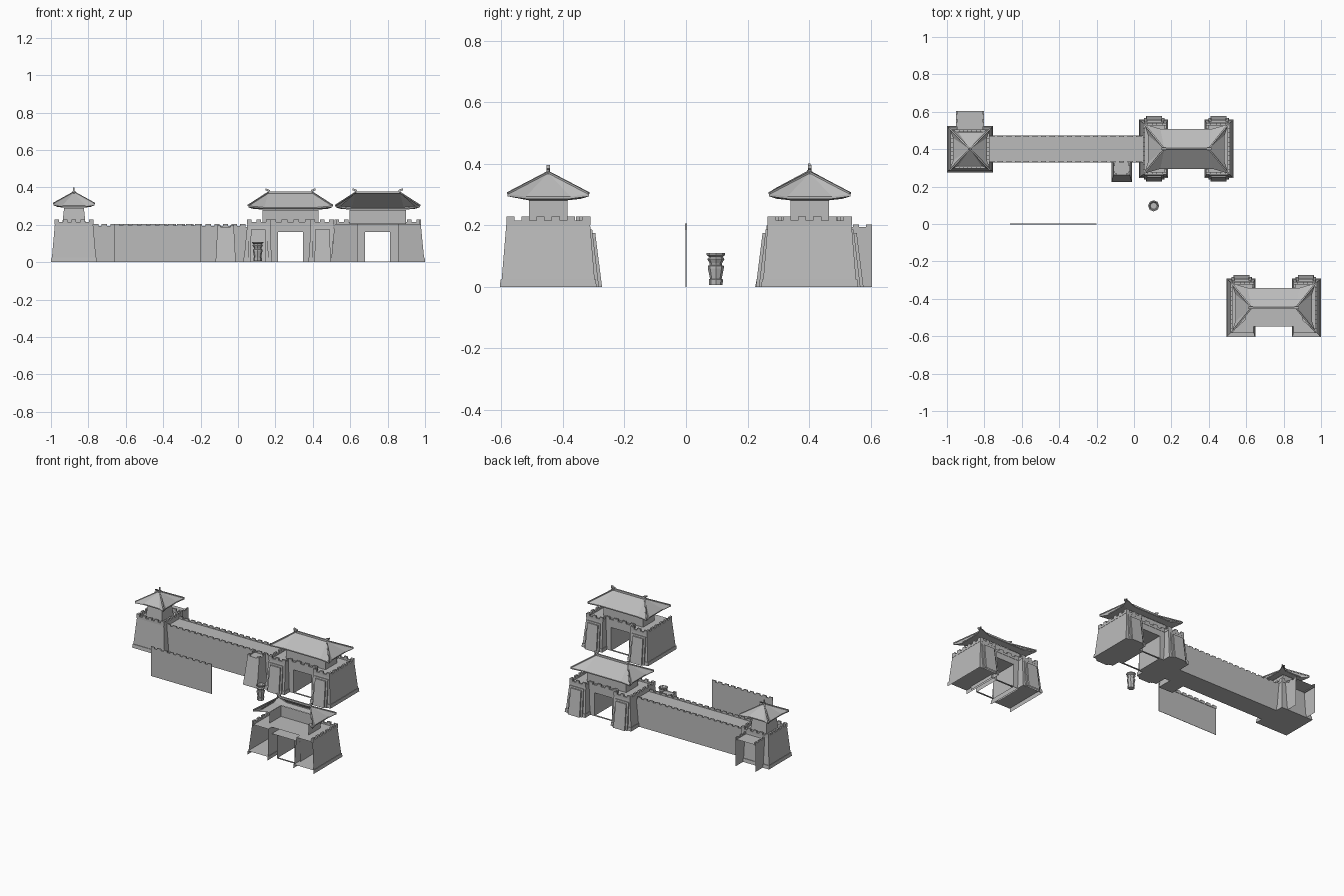
import bpy, bmesh
from mathutils import Vector

if "Cube" in bpy.data.objects:
    bpy.data.objects.remove(bpy.data.objects["Cube"])

stone = bpy.data.materials.new("grey_stone")
stone.use_nodes = True
GREY = (0.5, 0.5, 0.5, 1)
stone.diffuse_color = GREY
stone.node_tree.nodes["Principled BSDF"].inputs["Base Color"].default_value = GREY


def finish(bm, name, origin=(0, 0)):
    mesh = bpy.data.meshes.new(name)
    bm.to_mesh(mesh)
    bm.free()
    mesh.materials.append(stone)
    ob = bpy.data.objects.new(name, mesh)
    ob.location = (origin[0], origin[1], 0)
    bpy.context.collection.objects.link(ob)
    return ob


def block(bm, base, z0, z1, top=None, skip=()):
    """Box or tapered block; base and top are (x0, x1, y0, y1)."""
    v = []
    for (x0, x1, y0, y1), z in ((base, z0), (top or base, z1)):
        v += [bm.verts.new(p) for p in ((x0, y0, z), (x1, y0, z), (x1, y1, z), (x0, y1, z))]
    sides = {"bottom": (3, 2, 1, 0), "top": (4, 5, 6, 7), "front": (0, 1, 5, 4),
             "right": (1, 2, 6, 5), "back": (2, 3, 7, 6), "left": (3, 0, 4, 7)}
    for side, ids in sides.items():
        if side not in skip:
            bm.faces.new([v[i] for i in ids])


def rect(hx, hy):
    return (-hx, hx, -hy, hy)


def battlement(bm, a, b, z, n, low=0.01, high=0.014, thick=0.012, fill=0.58):
    """Low parapet with n merlons between two points along x or y."""
    a, b = Vector(a), Vector(b)
    d = (b - a).normalized()
    length = (b - a).length
    side = Vector((abs(d.y), abs(d.x))) * thick / 2

    def piece(s, e, z0, z1):
        p, q = a + d * s, a + d * e
        lo = Vector((min(p.x, q.x), min(p.y, q.y))) - side
        hi = Vector((max(p.x, q.x), max(p.y, q.y))) + side
        block(bm, (lo.x, hi.x, lo.y, hi.y), z0, z1)

    piece(0, length, z - 0.005, z + low)
    w = length / n * fill
    for i in range(n):
        s = (length - w) * i / (n - 1)
        piece(s, s + w, z + low, z + low + high)


def bar(bm, p, q, w, h):
    """Square rod from p to q."""
    p, q = Vector(p), Vector(q)
    side = (q - p).cross(Vector((0, 0, 1))).normalized() * w
    up = Vector((0, 0, h))
    ends = [[bm.verts.new(c + o) for o in (-side, side, side + up, up - side)] for c in (p, q)]
    for i in range(4):
        j = (i + 1) % 4
        bm.faces.new((ends[0][i], ends[0][j], ends[1][j], ends[1][i]))
    bm.faces.new(ends[0][::-1])
    bm.faces.new(ends[1])


def hip_roof(name, origin, ex, ey, rx, z, peak, room, open_front=False):
    """Hipped roof with upturned corners, soffit, hip rods and ridge."""
    bm = bmesh.new()
    signs = [(-1, -1), (1, -1), (1, 1), (-1, 1)]
    tips = [Vector((sx * (ex + 0.02), sy * (ey + 0.025), z + 0.008)) for sx, sy in signs]
    flat = [Vector((sx * ex, sy * ey, z)) for sx, sy in signs]
    ridge = [Vector((sx * rx, 0, peak)) for sx, sy in signs]
    inner = [Vector((sx * room[0], sy * room[1], z - 0.012)) for sx, sy in signs]
    drop = Vector((0, 0, -0.007))

    def face(*pts):
        pts = list(dict.fromkeys(p.copy().freeze() for p in pts))
        if len(pts) > 2:
            bm.faces.new([bm.verts.new(p) for p in pts])

    for i in range(4):
        if open_front and i == 0:
            continue
        j = (i + 1) % 4
        edge = [tips[i], flat[i].lerp(flat[j], 0.16), flat[i].lerp(flat[j], 0.84), tips[j]]
        for target, off in ((ridge, None), (inner, drop)):
            e = [p + off for p in edge] if off else edge
            for k, pts in enumerate(((e[0], e[1], target[i]),
                                     (e[1], e[2], target[j], target[i]),
                                     (e[2], e[3], target[j]))):
                face(*(pts[::-1] if off else pts))
        for p, q in zip(edge, edge[1:]):
            face(p + drop, q + drop, q, p)
    for t, r in zip(tips, ridge):
        bar(bm, r, t, 0.004, 0.006)
    if rx:
        block(bm, rect(rx + 0.005, 0.005), peak - 0.004, peak + 0.009)
        for s in (-1, 1):
            bar(bm, (s * (rx - 0.008), 0, peak + 0.005), (s * (rx + 0.016), 0, peak + 0.014), 0.006, 0.011)
    else:
        block(bm, rect(0.007, 0.007), peak - 0.005, peak + 0.008)
        block(bm, rect(0.004, 0.004), peak + 0.008, peak + 0.028)
    bmesh.ops.remove_doubles(bm, verts=bm.verts, dist=0.00001)
    finish(bm, name, origin)


def gate(name, origin, open_front=False):
    cut = ("front", "bottom") if open_front else ()
    # Flanking towers with plinths
    bm = bmesh.new()
    for s in (-1, 1):
        def span(a, b, hy):
            return (min(s * a, s * b), max(s * a, s * b), -hy, hy)
        block(bm, span(0.1, 0.25, 0.153), 0, 0.205, span(0.107, 0.23, 0.136), cut)
        block(bm, span(0.097, 0.253, 0.157), 0, 0.024, span(0.098, 0.251, 0.155), cut)
    finish(bm, name + "_towers", origin)
    # Layered door slabs on the tower faces
    bm = bmesh.new()
    for s in (-1, 1):
        for f in ((1,) if open_front else (-1, 1)):
            for hw, reach, height in ((0.055, 0.165, 0.186), (0.043, 0.175, 0.175)):
                c = s * 0.172
                lo, hi = sorted((f * 0.14, f * reach))
                tlo, thi = sorted((f * 0.125, f * (reach - 0.022)))
                block(bm, (c - hw, c + hw, lo, hi), 0, height,
                      (c - hw + 0.004, c + hw - 0.004, tlo, thi), cut)
    finish(bm, name + "_door_slabs", origin)
    # Passage hall with its opening
    bm = bmesh.new()
    block(bm, (-0.11, -0.067, -0.1, 0.1), 0, 0.16, skip=cut)
    block(bm, (0.067, 0.11, -0.1, 0.1), 0, 0.16, skip=cut)
    block(bm, (-0.11, 0.11, -0.1, 0.1), 0.16, 0.205, skip=cut[:1])
    for y in (-0.095, 0.095):
        block(bm, (-0.067, 0.067, y - 0.005, y + 0.005), 0, 0.004)
    finish(bm, name + "_passage", origin)
    # Battlements
    bm = bmesh.new()
    for s in (-1, 1):
        battlement(bm, (s * 0.226, -0.136), (s * 0.226, 0.136), 0.205, 6)
        for f in ((1,) if open_front else (-1, 1)):
            battlement(bm, (s * 0.107, f * 0.131), (s * 0.232, f * 0.131), 0.205, 3)
            battlement(bm, (s * 0.111, f * 0.1), (s * 0.111, f * 0.136), 0.205, 2)
    for f in ((1,) if open_front else (-1, 1)):
        battlement(bm, (-0.11, f * 0.096), (0.11, f * 0.096), 0.205, 4)
    finish(bm, name + "_battlements", origin)
    # Upper room and roof
    bm = bmesh.new()
    block(bm, rect(0.15, 0.063), 0.205, 0.28, skip=("front", "top", "bottom") if open_front else ())
    finish(bm, name + "_upper_room", origin)
    hip_roof(name + "_roof", origin, 0.205, 0.107, 0.118, 0.293, 0.37, (0.15, 0.063), open_front)


gate("main_gate", (0.28, 0.402))
gate("outer_gate", (0.747, -0.448), True)

# Corner watchtower
corner = (-0.877, 0.4)
bm = bmesh.new()
block(bm, rect(0.12, 0.12), 0, 0.205, rect(0.102, 0.102))
block(bm, rect(0.123, 0.125), 0, 0.024, rect(0.121, 0.122))
for s in (-1, 1):
    battlement(bm, (-0.104, s * 0.098), (0.104, s * 0.098), 0.205, 5)
    battlement(bm, (s * 0.098, -0.104), (s * 0.098, 0.104), 0.205, 5)
finish(bm, "corner_tower", corner)
bm = bmesh.new()
block(bm, rect(0.062, 0.062), 0.205, 0.29, rect(0.053, 0.053))
finish(bm, "corner_tower_room", corner)
hip_roof("corner_tower_roof", corner, 0.09, 0.088, 0, 0.303, 0.372, (0.053, 0.053))

# Long wall with walkway and battlements
bm = bmesh.new()
block(bm, (-0.79, 0.05, 0.33, 0.472), 0, 0.187)
for y in (0.334, 0.468):
    battlement(bm, (-0.775, y), (0.04, y), 0.187, 18, 0.007, 0.009, 0.008, 0.62)
finish(bm, "long_wall")

# Open-ended wall stub behind the corner tower
bm = bmesh.new()
block(bm, (-0.952, -0.802, 0.5, 0.605), 0, 0.187, skip=("front", "back", "bottom"))
for x in (-0.948, -0.806):
    battlement(bm, (x, 0.5), (x, 0.605), 0.187, 3, 0.007, 0.009, 0.008)
finish(bm, "rear_wall_stub")

# Tapered pier on the long wall
bm = bmesh.new()
block(bm, (-0.12, -0.012, 0.225, 0.335), 0, 0.187, (-0.11, -0.022, 0.262, 0.335))
battlement(bm, (-0.11, 0.267), (-0.022, 0.267), 0.183, 2, 0.005, 0.01, 0.01, 0.4)
for x in (-0.106, -0.026):
    battlement(bm, (x, 0.262), (x, 0.33), 0.183, 2, 0.007, 0.009, 0.008)
finish(bm, "wall_pier")

# Thin free-standing wall panel
bm = bmesh.new()
block(bm, (-0.662, -0.2, -0.001, 0.001), 0, 0.19)
battlement(bm, (-0.662, 0), (-0.2, 0), 0.19, 10, 0.005, 0.01, 0.007, 0.62)
finish(bm, "wall_panel")

# Stone brazier, turned with eight sides
bm = bmesh.new()
profile = [(0, 0.005), (0.022, 0.005), (0.023, 0.024), (0.019, 0.026), (0.026, 0.06), (0.026, 0.068),
           (0.02, 0.07), (0.02, 0.076), (0.028, 0.09), (0.022, 0.097), (0.03, 0.103), (0.03, 0.109),
           (0.024, 0.109), (0.018, 0.095), (0, 0.095)]
pts = [bm.verts.new((r, 0, z)) for r, z in profile]
edges = [bm.edges.new(pair) for pair in zip(pts, pts[1:])]
bmesh.ops.spin(bm, geom=pts + edges, axis=(0, 0, 1), cent=(0, 0, 0), angle=6.283185, steps=8)
bmesh.ops.remove_doubles(bm, verts=bm.verts, dist=0.0001)
bmesh.ops.recalc_face_normals(bm, faces=bm.faces)
finish(bm, "brazier", (0.105, 0.097))
